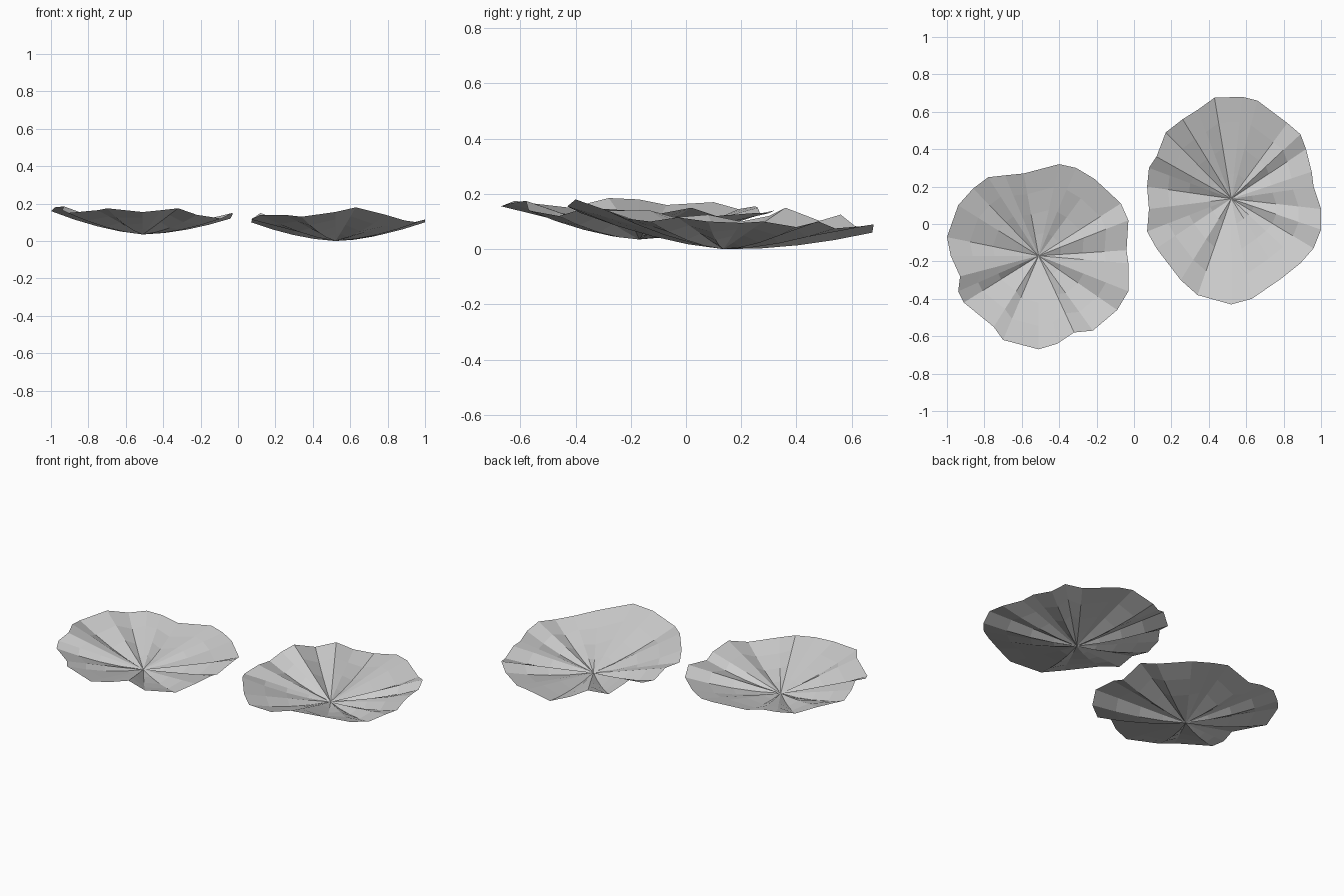
import bpy, bmesh, math


def leaf_pad(name, centre, rim, creases):
    """Shallow pleated dish: a hub, rings of facets and an uneven rim."""
    bm = bmesh.new()
    cx, cy, cz = centre
    hub = bm.verts.new(centre)
    angles = [math.degrees(math.atan2(y - cy, x - cx)) % 360 for x, y, z in rim]
    # rim spokes nearest to each crease angle get folded downwards
    folded = {min(range(len(rim)),
                  key=lambda i: abs((angles[i] - a + 180) % 360 - 180))
              for a in creases}
    rings = []
    for t in (0.25, 0.5, 0.75, 1.0):
        ring = []
        for i, (x, y, z) in enumerate(rim):
            fold = -0.014 if i in folded else 0.003
            height = cz + (z - cz) * t ** 1.1 + fold * 4 * t * (1 - t)
            ring.append(bm.verts.new((cx + (x - cx) * t, cy + (y - cy) * t,
                                      max(0, height))))
        rings.append(ring)
    n = len(rim)
    for i in range(n):
        j = (i + 1) % n
        bm.faces.new((hub, rings[0][i], rings[0][j]))
        for a, b in zip(rings, rings[1:]):
            bm.faces.new((a[i], b[i], b[j], a[j]))
    mesh = bpy.data.meshes.new(name)
    bm.to_mesh(mesh)
    bm.free()
    obj = bpy.data.objects.new(name, mesh)
    bpy.context.collection.objects.link(obj)
    return obj


# Rim outlines, counter-clockwise from the right
left_rim = [
    (-.04, -.14, .12), (-.03, .02, .15), (-.07, .11, .12), (-.21, .24, .13),
    (-.31, .30, .13), (-.40, .32, .14), (-.59, .27, .125), (-.69, .26, .15),
    (-.78, .25, .155), (-.86, .19, .145), (-.94, .10, .17), (-1, -.07, .16),
    (-.98, -.17, .18), (-.93, -.28, .185), (-.94, -.36, .165), (-.91, -.42, .15),
    (-.75, -.55, .165), (-.70, -.62, .175), (-.51, -.67, .155), (-.41, -.64, .165),
    (-.32, -.58, .175), (-.22, -.57, .14), (-.09, -.46, .12), (-.03, -.36, .15),
    (-.03, -.21, .14)]
right_rim = [
    (.96, .20, .095), (.95, .28, .10), (.92, .40, .08), (.89, .48, .10),
    (.82, .54, .075), (.66, .66, .085), (.58, .68, .09), (.43, .675, .06),
    (.34, .61, .085), (.26, .56, .125), (.17, .49, .10), (.12, .36, .15),
    (.08, .30, .12), (.07, .20, .10), (.08, .08, .125), (.07, -.04, .115),
    (.12, -.13, .14), (.25, -.30, .14), (.34, -.38, .13), (.52, -.43, .155),
    (.63, -.40, .18), (.79, -.29, .14), (.89, -.21, .11), (.96, -.13, .10),
    (1, -.03, .115), (1, .08, .10)]

creases = (0, 30, 60, 95, 137, 167, 210, 255, 305, 325)
leaf_pad("left_leaf_pad", (-.51, -.17, .035), left_rim, creases)
leaf_pad("right_leaf_pad", (.52, .135, 0), right_rim, creases)
